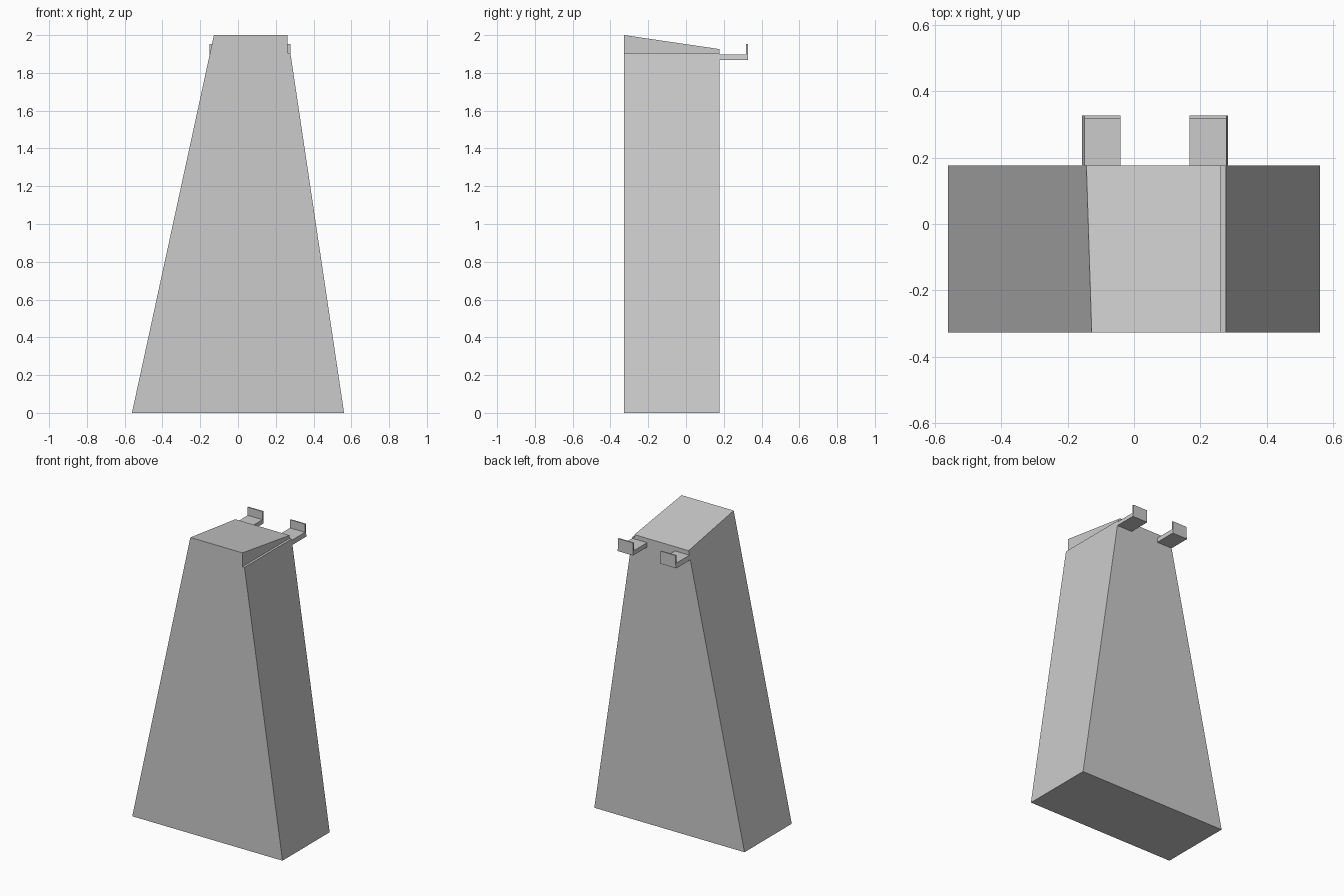
import bpy, bmesh

if "Cube" in bpy.data.objects:
    bpy.data.objects.remove(bpy.data.objects["Cube"])

FRONT, BACK, TIP = -0.327, 0.177, 0.327
LEDGE, TOP_F, TOP_B = 1.906, 2.0, 1.926


def left_x(z):
    return -0.5615 + 0.217 * z


def right_x(z):
    return 0.5615 - 0.1491 * z


def prism(name, front, back, y0, y1):
    """Loft between a front and a back (x, z) outline."""
    bm = bmesh.new()
    a = [bm.verts.new((x, y0, z)) for x, z in front]
    b = [bm.verts.new((x, y1, z)) for x, z in back]
    bm.faces.new(a)
    bm.faces.new(b[::-1])
    for i in range(len(a)):
        j = (i + 1) % len(a)
        bm.faces.new((a[j], a[i], b[i], b[j]))
    bmesh.ops.recalc_face_normals(bm, faces=bm.faces)
    mesh = bpy.data.meshes.new(name)
    bm.to_mesh(mesh)
    bm.free()
    obj = bpy.data.objects.new(name, mesh)
    bpy.context.collection.objects.link(obj)
    return obj


# Tapered tower with a sloping top and a small ledge on the right
def outline(top):
    return [(left_x(0), 0), (right_x(0), 0), (right_x(LEDGE), LEDGE),
            (0.262, LEDGE), (0.262, top), (left_x(top), top)]


prism("tower_body", outline(TOP_F), outline(TOP_B), FRONT, BACK)

# Two rear hooks: a shelf whose outer side follows the taper, and an upright lip
Z0, Z1, Z2 = 1.867, 1.897, 1.952
for side, edge, inner in (("left", left_x, -0.04), ("right", right_x, 0.167)):
    shelf = [(edge(Z0), Z0), (inner, Z0), (inner, Z1), (edge(Z1), Z1)]
    prism(side + "_hook_shelf", shelf, shelf, BACK, TIP)
    lip = [(edge(Z1), Z1), (inner, Z1), (inner, Z2), (edge(Z1), Z2)]
    prism(side + "_hook_lip", lip, lip, TIP - 0.009, TIP)
